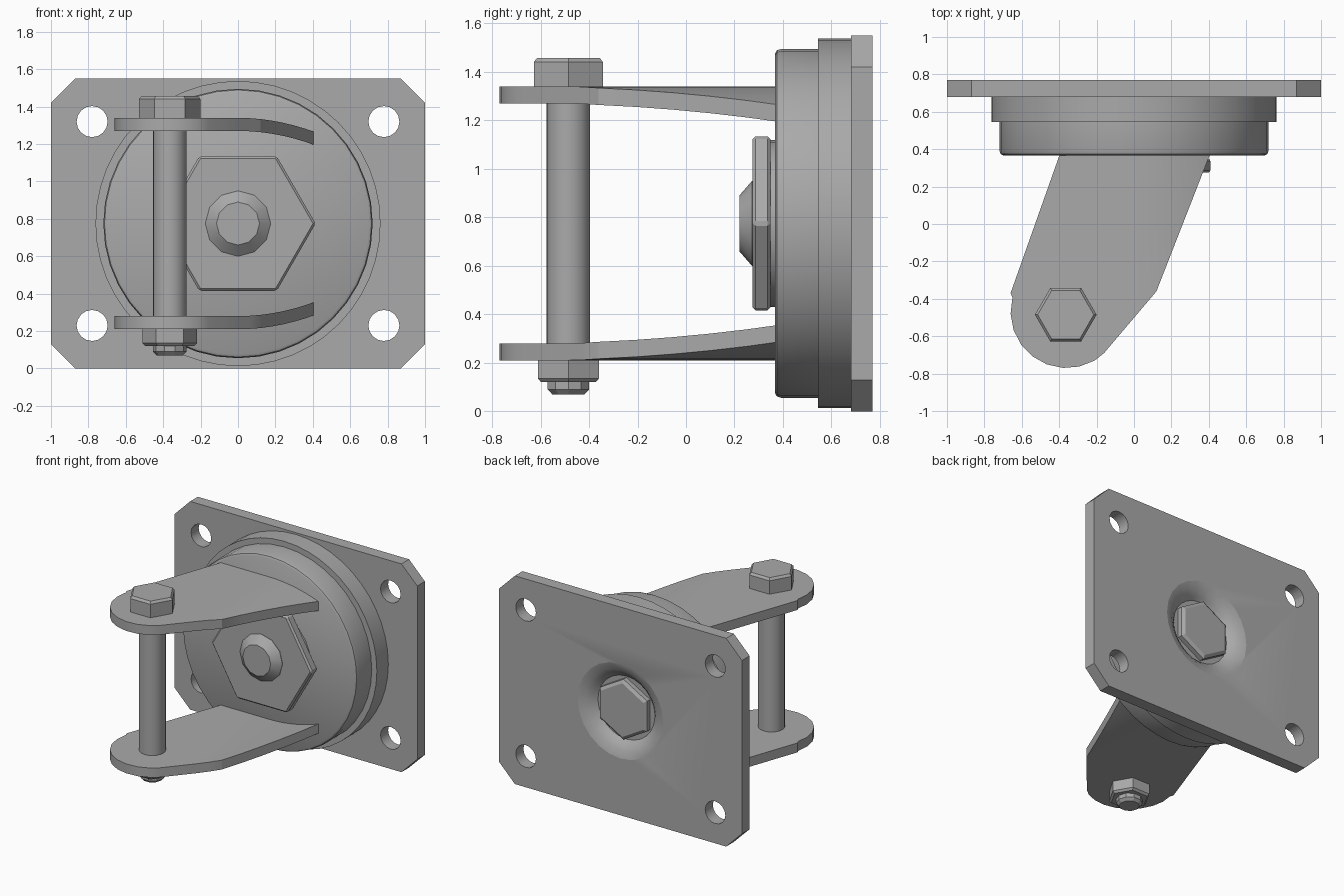
import bpy, bmesh, math
from mathutils import Matrix

if "Cube" in bpy.data.objects:
    bpy.data.objects.remove(bpy.data.objects["Cube"])

MID = 0.775                     # height of the swivel axis
AX, AY = -0.365, -0.485         # axle position

grey = bpy.data.materials.new("steel_grey")
grey.use_nodes = True
COLOR = (0.4, 0.4, 0.4, 1)
grey.diffuse_color = COLOR
grey.node_tree.nodes["Principled BSDF"].inputs["Base Color"].default_value = COLOR


def finish(name, bm, smooth=35, bevel=0):
    bmesh.ops.recalc_face_normals(bm, faces=bm.faces)
    me = bpy.data.meshes.new(name)
    bm.to_mesh(me)
    bm.free()
    me.materials.append(grey)
    ob = bpy.data.objects.new(name, me)
    bpy.context.collection.objects.link(ob)
    bpy.ops.object.select_all(action="DESELECT")
    ob.select_set(True)
    bpy.context.view_layer.objects.active = ob
    if bevel:
        mod = ob.modifiers.new("bevel", "BEVEL")
        mod.width, mod.segments = bevel, 1
    if smooth:
        bpy.ops.object.shade_smooth_by_angle(angle=math.radians(smooth))
    return ob


def stack(name, profile, sides, matrix, turn=0.0, **kw):
    """Capped stack of rings; profile is (radius, height) along local z."""
    bm = bmesh.new()
    rings = []
    for r, h in profile:
        angles = [turn + 2 * math.pi * i / sides for i in range(sides)]
        rings.append([bm.verts.new((r * math.cos(a), r * math.sin(a), h)) for a in angles])
    for a, b in zip(rings, rings[1:]):
        for i in range(sides):
            j = (i + 1) % sides
            bm.faces.new((a[i], a[j], b[j], b[i]))
    bm.faces.new(rings[0])
    bm.faces.new(rings[-1])
    bm.transform(matrix)
    return finish(name, bm, **kw)


def along_y(x=0, z=MID):
    return Matrix.Translation((x, 0, z)) @ Matrix.Rotation(-math.pi / 2, 4, "X")


def along_z(x=AX, y=AY):
    return Matrix.Translation((x, y, 0))


# Mounting plate with clipped corners
bm = bmesh.new()
c, top = 0.13, 2 * MID
outline = [(c - 1, 0), (1 - c, 0), (1, c), (1, top - c),
           (1 - c, top), (c - 1, top), (-1, top - c), (-1, c)]
face = bm.faces.new([bm.verts.new((x, 0.68, z)) for x, z in outline])
ext = bmesh.ops.extrude_face_region(bm, geom=[face])
bmesh.ops.translate(bm, vec=(0, 0.09, 0),
                    verts=[v for v in ext["geom"] if isinstance(v, bmesh.types.BMVert)])
plate = finish("mounting_plate", bm, smooth=0)

# Four bolt holes and the dished centre are cut out of the plate
cutters = [stack("hole_cutter", [(0.083, 0.6), (0.083, 0.9)], 16, along_y(x, z))
           for x in (-0.78, 0.78) for z in (MID - 0.545, MID + 0.545)]
cutters.append(stack("dish_cutter", [(0.235, 0.7), (0.26, 0.725), (0.3, 0.755), (0.36, 0.772)],
                     24, along_y()))
bpy.context.view_layer.objects.active = plate
for cutter in cutters:
    mod = plate.modifiers.new("cut", "BOOLEAN")
    mod.operation, mod.solver, mod.object = "DIFFERENCE", "EXACT", cutter
    bpy.ops.object.modifier_apply(modifier=mod.name)
    bpy.data.objects.remove(cutter)
bpy.ops.object.select_all(action="DESELECT")
plate.select_set(True)
bpy.ops.object.shade_smooth_by_angle(angle=math.radians(30))

# Swivel housing, king bolt and its nut
stack("bearing_ring", [(0.762, 0.545), (0.762, 0.685)], 48, along_y())
stack("swivel_cup", [(0.7, 0.367), (0.714, 0.375), (0.72, 0.395), (0.72, 0.55)], 40, along_y())
stack("nut_washer", [(0.345, 0.34), (0.345, 0.37)], 24, along_y())
stack("king_nut", [(0.415, 0.275), (0.415, 0.348)], 6, along_y(), bevel=0.012, smooth=0)
stack("king_bolt_tip", [(0.115, 0.22), (0.175, 0.272), (0.175, 0.3)], 12, along_y())
stack("king_bolt_head", [(0.225, 0.69), (0.225, 0.735), (0.2, 0.75)], 6, along_y(),
      turn=math.pi / 6, smooth=0)


# Fork arms: straight sides to a round end, rolled inward along the +x edge
def arm(name, side):
    bm = bmesh.new()
    pts = [(0.425, 0.42), (0.12, -0.36), (-0.16, -0.69)]
    for i in range(9):
        a = math.radians(-60 - 135 * i / 8)
        pts.append((-0.36 + 0.3 * math.cos(a), -0.47 + 0.3 * math.sin(a)))
    pts += [(-0.66, -0.37), (-0.38, 0.42)]
    bm.faces.new([bm.verts.new((x, y, 0)) for x, y in pts])
    for i in range(7):
        bmesh.ops.bisect_plane(bm, geom=bm.verts[:] + bm.edges[:] + bm.faces[:],
                               plane_co=(0.06 * i, 0, 0), plane_no=(1, 0, 0))
    ext = bmesh.ops.extrude_face_region(bm, geom=bm.faces[:])
    bmesh.ops.translate(bm, vec=(0, 0, 0.07),
                        verts=[v for v in ext["geom"] if isinstance(v, bmesh.types.BMVert)])
    for v in bm.verts:
        drop = 0.45 * max(0, v.co.x) ** 2
        v.co.z = MID + side * (0.495 + v.co.z - drop)
    finish(name, bm, smooth=40)


arm("upper_fork_arm", 1)
arm("lower_fork_arm", -1)

# Axle bolt with hexagonal head, nut and threaded tip
stack("axle_shaft", [(0.09, 0.15), (0.09, 1.3)], 20, along_z())
stack("axle_head", [(0.165, 1.335), (0.165, 1.44), (0.15, 1.457)], 6, along_z(), smooth=0)
stack("axle_nut", [(0.13, 0.12), (0.145, 0.135), (0.145, 0.215)], 6, along_z(), smooth=0)
stack("axle_tip", [(0.07, 0.07), (0.09, 0.09), (0.09, 0.16)], 10, along_z(), smooth=0)
